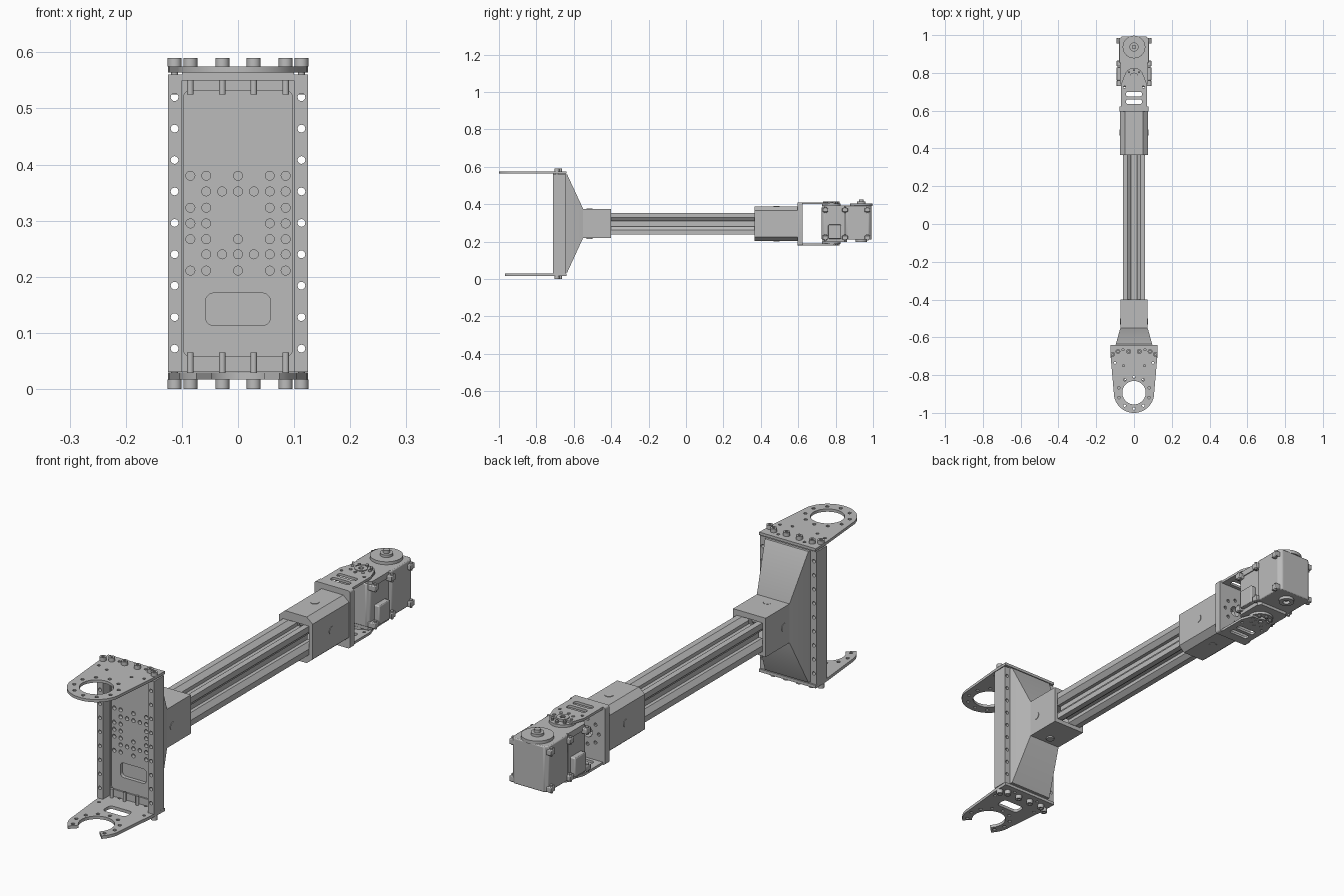
import bpy, bmesh, math
from mathutils import Matrix

cube = bpy.data.objects.get("Cube")
if cube:
    bpy.data.objects.remove(cube, do_unlink=True)

GREY = (0.5, 0.5, 0.5, 1.0)
mat = bpy.data.materials.new("machined grey")
mat.use_nodes = True
mat.diffuse_color = GREY
mat.node_tree.nodes["Principled BSDF"].inputs["Base Color"].default_value = GREY

# Local (u, v, w) to world for prisms running along each axis
AXES = {
    "z": Matrix.Identity(4),
    "y": Matrix.Rotation(math.pi / 2, 4, "X"),
    "x": Matrix(((0, 0, 1, 0), (1, 0, 0, 0), (0, 1, 0, 0), (0, 0, 0, 1))),
}
CZ = 0.295  # height of the arm's centre line


def finish(name, bm, bevel=0):
    bmesh.ops.recalc_face_normals(bm, faces=bm.faces[:])
    me = bpy.data.meshes.new(name)
    bm.to_mesh(me)
    bm.free()
    me.materials.append(mat)
    ob = bpy.data.objects.new(name, me)
    bpy.context.collection.objects.link(ob)
    if bevel:
        mod = ob.modifiers.new("bevel", "BEVEL")
        mod.width, mod.segments = bevel, 2
    bpy.ops.object.select_all(action="DESELECT")
    ob.select_set(True)
    bpy.context.view_layer.objects.active = ob
    bpy.ops.object.shade_smooth_by_angle(angle=math.radians(32))
    return ob


def prism(name, loops, a, b, axis="z", bevel=0):
    """Extrude an outline with holes from a to b along an axis."""
    cu = bpy.data.curves.new(name + " outline", "CURVE")
    cu.dimensions, cu.fill_mode, cu.extrude = "2D", "BOTH", (b - a) / 2
    for loop in loops:
        sp = cu.splines.new("POLY")
        sp.points.add(len(loop) - 1)
        for p, (u, v) in zip(sp.points, loop):
            p.co = (u, v, 0, 1)
        sp.use_cyclic_u = True
    tmp = bpy.data.objects.new(name + " outline", cu)
    bpy.context.collection.objects.link(tmp)
    dg = bpy.context.evaluated_depsgraph_get()
    me = bpy.data.meshes.new_from_object(tmp.evaluated_get(dg))
    bm = bmesh.new()
    bm.from_mesh(me)
    bpy.data.objects.remove(tmp)
    bpy.data.curves.remove(cu)
    bpy.data.meshes.remove(me)
    bmesh.ops.remove_doubles(bm, verts=bm.verts[:], dist=1e-5)
    mid = [(a + b) / 2 if k == axis else 0 for k in "xyz"]
    bm.transform(Matrix.Translation(mid) @ AXES[axis])
    return finish(name, bm, bevel)


def arc(u, v, r, a0, a1, n=24):
    return [(u + r * math.cos(math.radians(a0 + (a1 - a0) * i / n)),
             v + r * math.sin(math.radians(a0 + (a1 - a0) * i / n))) for i in range(n + 1)]


def circle(u, v, r, n=16):
    return arc(u, v, r, 0, 360, n)[:-1]


def rect(u0, u1, v0, v1, r=0):
    if not r:
        return [(u0, v0), (u1, v0), (u1, v1), (u0, v1)]
    corners = [(u1 - r, v1 - r), (u0 + r, v1 - r), (u0 + r, v0 + r), (u1 - r, v0 + r)]
    return [p for k, c in enumerate(corners) for p in arc(*c, r, 90 * k, 90 * k + 90, 5)]


def ring_of_holes(u, v, ring, r, n, start=0):
    return [circle(*p, r, 10) for p in arc(u, v, ring, start, start + 360, n)[:-1]]


def box(name, x0, x1, y0, y1, z0, z1, bevel=0):
    return prism(name, [rect(x0, x1, y0, y1)], z0, z1, "z", bevel)


def rod(name, u, v, r, a, b, axis="z", n=24):
    return prism(name, [circle(u, v, r, n)], a, b, axis)


# --- Mounting channel: drilled back panel, rim and side bars ---
side_holes = [0.072 + 0.056 * k for k in range(9)]
pitch = 0.0283
rows = {0.38: (-3, -2, 0, 2, 3), 0.352: (-2, -1, 0, 1, 2, 3), 0.323: (-3, -2, 2, 3),
        0.295: (-3, -2, 2, 3), 0.267: (-3, -2, 0, 2, 3), 0.24: (-2, -1, 0, 1, 2, 3),
        0.211: (-3, -2, 0, 2, 3)}
drill = [circle(c * pitch, z, 0.008) for z, cols in rows.items() for c in cols]
edge = [circle(s * 0.113, z, 0.007, 12) for s in (-1, 1) for z in side_holes]
prism("channel_panel", [rect(-0.125, 0.125, 0.03, 0.56), rect(-0.058, 0.058, 0.113, 0.171, 0.015)]
      + drill + edge, -0.66, -0.645, "y")
prism("panel_rim", [rect(-0.1, 0.1, 0.03, 0.56), rect(-0.097, 0.097, 0.058, 0.532, 0.012)],
      -0.666, -0.66, "y")
for s in (-1, 1):
    x0, x1 = sorted((s * 0.1, s * 0.125))
    prism("side_bar", [rect(x0, x1, 0.03, 0.56)] + [circle(s * 0.113, z, 0.007, 12) for z in side_holes],
          -0.71, -0.66, "y")

# --- Upper plate with a ring eye ---
EYE = -0.893
small = [circle(s * x, y, 0.006, 10) for s in (-1, 1)
         for x, y in ((0.055, -0.75), (0.1, -0.735), (0.058, -0.665))]
outer = [(0.125, -0.64), (-0.125, -0.64), (-0.122, -0.72)]
prism("upper_plate", [outer + arc(0, EYE, 0.107, 180, 360, 32) + [(0.122, -0.72)], circle(0, EYE, 0.062, 40)]
      + ring_of_holes(0, EYE, 0.084, 0.007, 10, 18) + small, 0.564, 0.575)
box("upper_stiffener", -0.1, 0.1, -0.71, -0.645, 0.55, 0.564)

# --- Lower plate with an open fork ---
fork = (arc(0, EYE, 0.105, 180, 225, 8) + arc(0, EYE, 0.066, 225, -45, 36)
        + arc(0, EYE, 0.105, -45, 0, 8))
prong_holes = [circle(*p, 0.007, 10) for p in arc(0, EYE, 0.085, -35, 215, 8)]
prism("lower_plate", [outer + fork + [(0.122, -0.72)], rect(-0.05, 0.05, -0.785, -0.735, 0.015)]
      + prong_holes + small[1:3] + small[4:], 0.017, 0.029)

# --- Plate screws ---
for x, y in ((0.113, -0.69), (0.085, -0.675), (0.028, -0.675)):
    for s in (-1, 1):
        for z0, z1, t0, t1 in ((0.575, 0.59, 0.525, 0.575), (0, 0.017, 0.017, 0.065)):
            prism("screw_head", [circle(s * x, y, 0.0125, 20), circle(s * x, y, 0.006, 6)], z0, z1)
            rod("screw_shank", s * x, y, 0.006, t0, t1, n=12)

# --- Tapered housing from channel to beam socket ---
bm = bmesh.new()
ends = []
for y, hx, z0, z1 in ((-0.645, 0.098, 0.035, 0.558), (-0.635, 0.096, 0.035, 0.558),
                      (-0.55, 0.072, 0.22, 0.375)):
    ends.append([bm.verts.new((u, y, v)) for u, v in rect(-hx, hx, z0, z1)])
for lo, hi in zip(ends, ends[1:]):
    for i in range(4):
        bm.faces.new((lo[i], lo[i - 1], hi[i - 1], hi[i]))
bm.faces.new(ends[0])
bm.faces.new(ends[-1])
finish("tapered_housing", bm)

# --- Slotted beam ---
quarter = [(0.015, 0.028), (0.015, 0.042), (0.034, 0.057), (0.057, 0.057),
           (0.057, 0.034), (0.042, 0.015), (0.028, 0.015)]
profile = []
for k in range(4):
    c, s = round(math.cos(k * math.pi / 2)), round(math.sin(k * math.pi / 2))
    profile += [(c * u + s * v, CZ - s * u + c * v) for u, v in quarter]
prism("slotted_beam", [profile], -0.42, 0.4, "y")

# --- Beam sockets and their cross bolts ---
bore = rect(-0.058, 0.058, CZ - 0.058, CZ + 0.058)
prism("front_socket", [rect(-0.072, 0.072, 0.22, 0.375), bore], -0.55, -0.4, "y")
hx, hz, cx, cz = 0.074, 0.092, 0.048, 0.07
octagon = [(cx, hz), (hx, cz), (hx, -cz), (cx, -hz), (-cx, -hz), (-hx, -cz), (-hx, cz), (-cx, hz)]
prism("rear_socket", [[(u, CZ + v) for u, v in octagon], bore], 0.365, 0.595, "y")
for y, hx, hz in ((-0.515, 0.072, 0.079), (0.485, 0.074, 0.092)):
    rod("side_bolt", y, CZ, 0.016, -hx - 0.002, hx + 0.002, "x")
    rod("vertical_bolt", 0, y, 0.016, CZ - hz - 0.002, CZ + hz + 0.002)

# --- U-shaped joint bracket ---
prism("bracket_back", [rect(-0.078, 0.078, 0.18, 0.41, 0.008), circle(0, CZ, 0.022)]
      + ring_of_holes(0, CZ, 0.05, 0.007, 8), 0.595, 0.622, "y")
arm = [(-0.068, 0.61), (0.068, 0.61), (0.068, 0.74), (0.05, 0.79), (-0.05, 0.79), (-0.068, 0.74)]
slots = [rect(-0.042, 0.042, y, y + 0.024, 0.009) for y in (0.636, 0.676)]
for z in (0.18, 0.4):
    prism("bracket_arm", [arm] + slots + [circle(0, 0.777, 0.008)]
          + [circle(s * 0.05, 0.725, 0.006, 10) for s in (-1, 1)], z, z + 0.01)

# --- Actuator body ---
def chamfered(hx, y0, y1, c):
    return [(-hx + c, y0), (hx - c, y0), (hx, y0 + c), (hx, y1 - c),
            (hx - c, y1), (-hx + c, y1), (-hx, y1 - c), (-hx, y0 + c)]


prism("actuator_front", [chamfered(0.07, 0.725, 0.87, 0.012)], 0.212, 0.384, bevel=0.004)
prism("actuator_rear", [chamfered(0.08, 0.845, 0.992, 0.014)], 0.21, 0.392, bevel=0.004)
for z0 in (0.198, 0.368):
    prism("actuator_cap", [chamfered(0.074, 0.73, 0.86, 0.012)], z0, z0 + 0.024)
for s in (-1, 1):
    x0, x1 = sorted((s * 0.06, s * 0.092))
    box("cable_port", x0, x1, 0.76, 0.83, 0.215, 0.29, 0.004)
    for y0 in (0.73, 0.835, 0.955):
        for z0 in (0.21, 0.358):
            box("mounting_ear", x0, x1, y0, y0 + 0.03, z0, z0 + 0.022, 0.003)
            rod("ear_screw", s * 0.085, y0 + 0.015, 0.006, z0 - 0.005, z0 + 0.027, n=12)

# --- Output horns on the bracket axis ---
for z0, z1 in ((0.188, 0.2), (0.39, 0.403)):
    rod("horn", 0, 0.777, 0.05, z0, z1, n=32)
for z0, z1 in ((0.178, 0.19), (0.4, 0.413)):
    prism("horn_hub", [circle(0, 0.777, 0.024), circle(0, 0.777, 0.01)], z0, z1)
    for u, v in arc(0, 0.777, 0.038, 0, 315, 7):
        rod("horn_screw", u, v, 0.006, z0, z1, n=10)

# --- Rear pivot disc and nub ---
rod("pivot_disc", 0, 0.937, 0.06, 0.39, 0.404, n=40)
rod("pivot_collar", 0, 0.937, 0.024, 0.404, 0.414)
rod("pivot_nub", 0, 0.937, 0.012, 0.414, 0.426)
prism("lower_pivot", [circle(0, 0.937, 0.03, 32), circle(0, 0.937, 0.014)], 0.198, 0.21)
